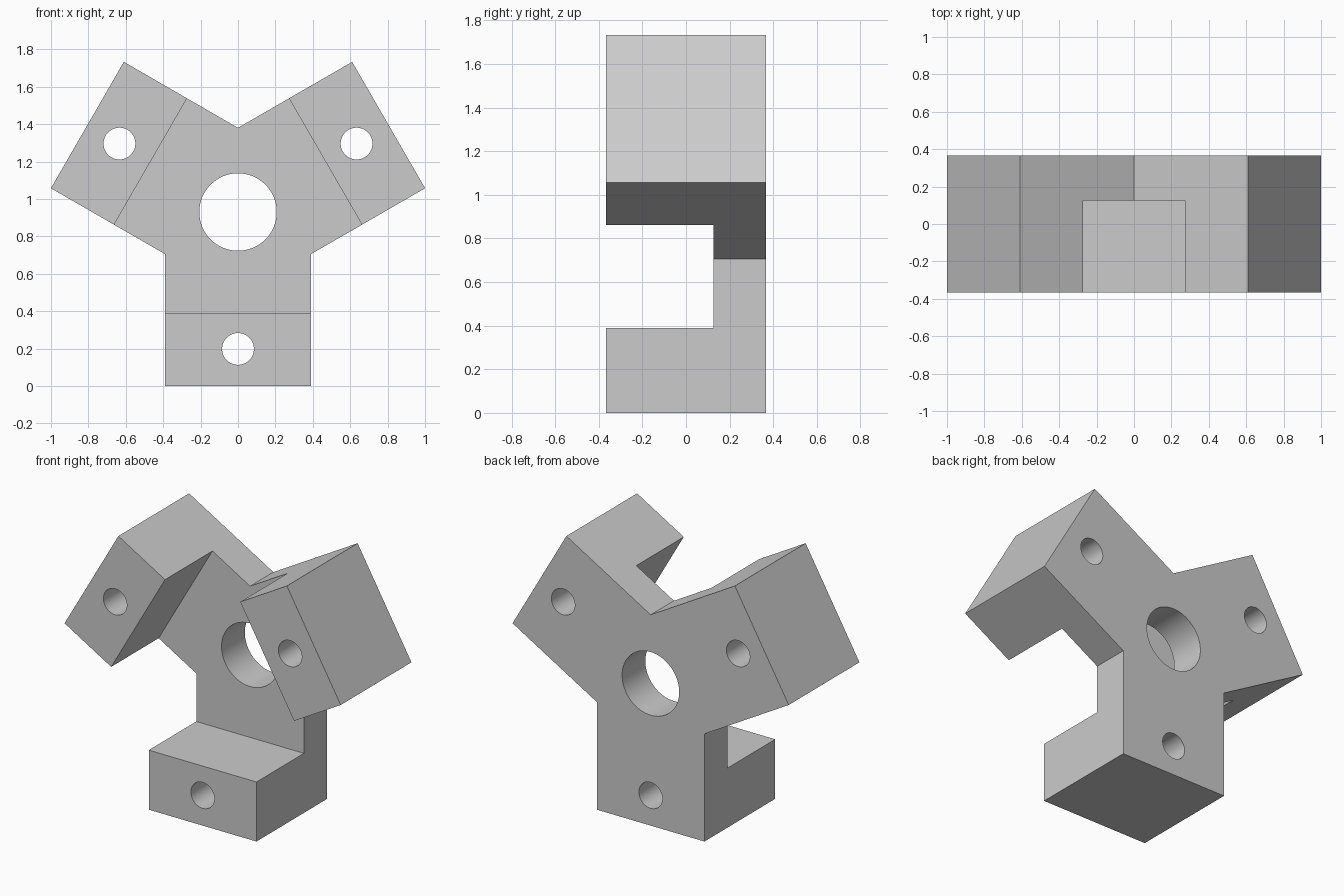
import bpy, bmesh
from math import pi, sin, cos, radians
from mathutils import Vector

if "Cube" in bpy.data.objects:
    bpy.data.objects.remove(bpy.data.objects["Cube"], do_unlink=True)

HUB_Z = 0.93          # height of the hub centre, equal to the arm length
HALF_W = 0.39         # half width of an arm
HALF_D = 0.366        # half depth of the body
PLATE_FRONT = 0.125   # front of the thin back plate
PAD_INNER = 0.54      # distance from hub to the inner face of each pad
ARM_ANGLES = [radians(a) for a in (-90, 30, 150)]

grey = bpy.data.materials.new("light grey")
grey.use_nodes = True
colour = (0.6, 0.6, 0.6, 1)
grey.diffuse_color = colour
grey.node_tree.nodes["Principled BSDF"].inputs["Base Color"].default_value = colour


def polar(radius, angle, side=0.0):
    """Point in the xz plane, out along an angle and offset sideways."""
    return (radius * cos(angle) - side * sin(angle),
            HUB_Z + radius * sin(angle) + side * cos(angle))


def prism(name, outline, y0, y1):
    """Extrude an xz outline from y0 to y1."""
    bm = bmesh.new()
    face = bm.faces.new([bm.verts.new((x, y0, z)) for x, z in outline])
    out = bmesh.ops.extrude_face_region(bm, geom=[face])
    moved = [g for g in out["geom"] if isinstance(g, bmesh.types.BMVert)]
    bmesh.ops.translate(bm, verts=moved, vec=Vector((0, y1 - y0, 0)))
    bmesh.ops.recalc_face_normals(bm, faces=bm.faces)
    mesh = bpy.data.meshes.new(name)
    bm.to_mesh(mesh)
    bm.free()
    mesh.materials.append(grey)
    obj = bpy.data.objects.new(name, mesh)
    bpy.context.collection.objects.link(obj)
    return obj


def circle(cx, cz, radius, count=64):
    return [(cx + radius * cos(2 * pi * i / count),
             cz + radius * sin(2 * pi * i / count)) for i in range(count)]


# Three-armed body
outline = []
for a in ARM_ANGLES:
    outline += [polar(HUB_Z, a, -HALF_W), polar(HUB_Z, a, HALF_W),
                polar(HALF_W / cos(pi / 6), a + pi / 3)]
body = prism("three_arm_bracket", outline, -HALF_D, HALF_D)

# Triangular front recess leaves a thick pad at each arm end
recess = [polar(2 * PAD_INNER, a + pi / 3) for a in ARM_ANGLES]
cutters = [prism("recess_cutter", recess, -1, PLATE_FRONT)]

# Central bore and one bolt hole through each pad
cutters.append(prism("bore_cutter", circle(0, HUB_Z, 0.207), -1, 1))
for a in ARM_ANGLES:
    cutters.append(prism("bolt_hole_cutter", circle(*polar(0.732, a), 0.085), -1, 1))

bpy.ops.object.select_all(action="DESELECT")
body.select_set(True)
bpy.context.view_layer.objects.active = body
for cutter in cutters:
    cut = body.modifiers.new("cut", "BOOLEAN")
    cut.operation = "DIFFERENCE"
    cut.solver = "EXACT"
    cut.object = cutter
    bpy.ops.object.modifier_apply(modifier=cut.name)
    bpy.data.objects.remove(cutter, do_unlink=True)

bpy.ops.object.shade_smooth_by_angle(angle=radians(30))
